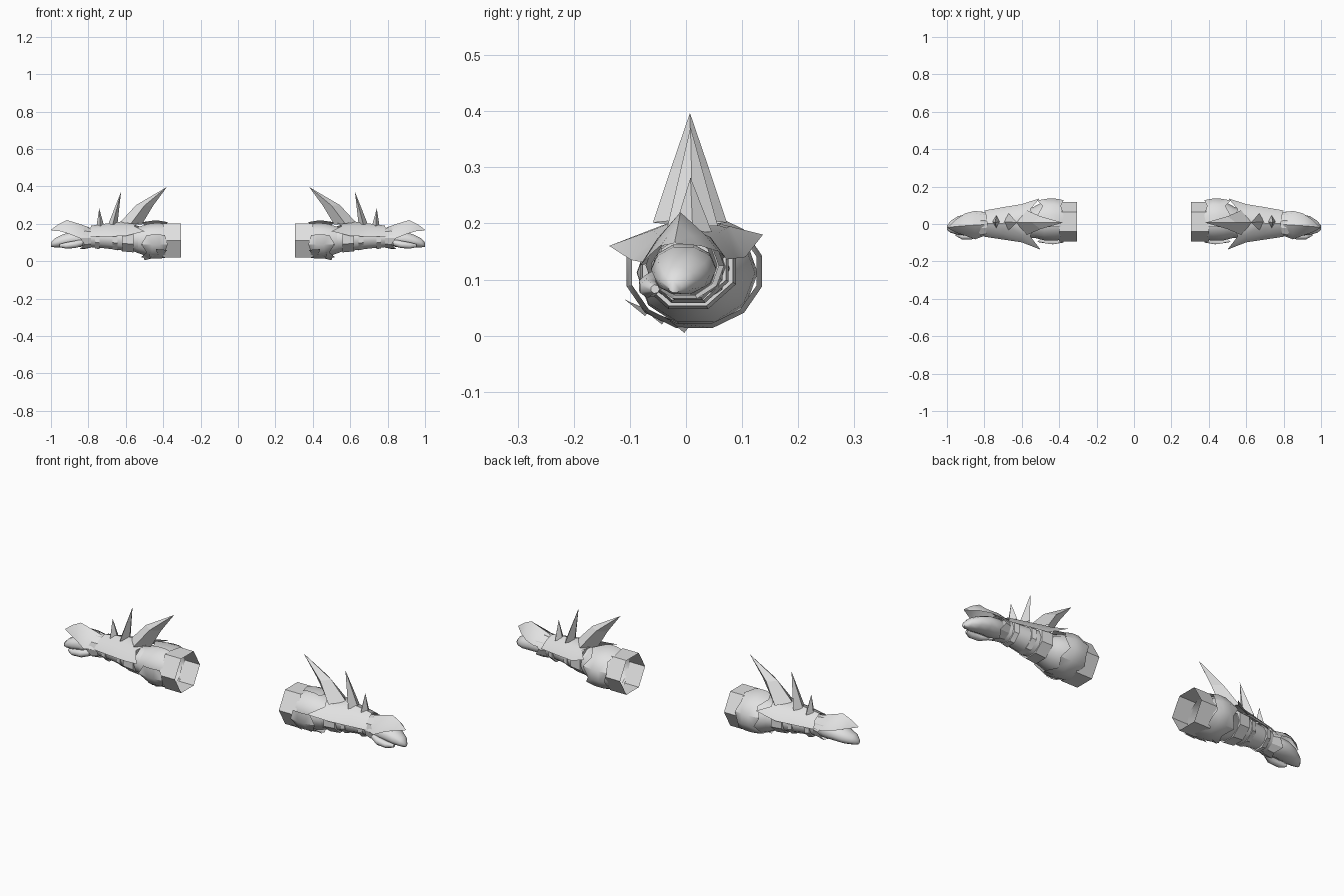
import bpy, math

metal = bpy.data.materials.new("pale_grey")
metal.diffuse_color = (0.75, 0.75, 0.75, 1)


def make(name, verts, faces, smooth=0):
    """Build one part and mirror it to the other arm."""
    me = bpy.data.meshes.new(name)
    me.from_pydata(verts, [], faces)
    me.materials.append(metal)
    ob = bpy.data.objects.new(name, me)
    bpy.context.collection.objects.link(ob)
    bpy.context.view_layer.objects.active = ob
    ob.select_set(True)
    bpy.ops.object.mode_set(mode='EDIT')
    bpy.ops.mesh.select_all(action='SELECT')
    bpy.ops.mesh.normals_make_consistent(inside=False)
    bpy.ops.object.mode_set(mode='OBJECT')
    if smooth:
        bpy.ops.object.shade_smooth_by_angle(angle=math.radians(smooth))
    ob.select_set(False)
    ob.modifiers.new("Mirror", 'MIRROR').use_mirror_merge = False
    return ob


def grid(name, rows, closed=False, caps=(False, False), smooth=0):
    """Skin rows of points; closed joins each row into a ring."""
    n = len(rows[0])
    faces = [(r * n + i, r * n + (i + 1) % n, (r + 1) * n + (i + 1) % n, (r + 1) * n + i)
             for r in range(len(rows) - 1) for i in range(n if closed else n - 1)]
    if caps[0]:
        faces.append(tuple(range(n)))
    if caps[1]:
        faces.append(tuple(range((len(rows) - 1) * n, len(rows) * n)))
    return make(name, [p for row in rows for p in row], faces, smooth)


def tube(name, rings, n, turn=0.0, caps=(False, False), smooth=0):
    """Loft rings given as (x, centre y, centre z, radius y, radius z)."""
    rows = [[(x, cy + ry * math.cos(2 * math.pi * i / n + turn),
              cz + rz * math.sin(2 * math.pi * i / n + turn)) for i in range(n)]
            for x, cy, cz, ry, rz in rings]
    return grid(name, rows, True, caps, smooth)


def spike(name, rings, tip):
    """Four sided spike from rings (inner x, outer x, y, half width, inner z, outer z)."""
    verts = []
    for xi, xo, y, w, zi, zo in rings:
        xm, zm = (xi + xo) / 2, (zi + zo) / 2
        verts += [(xi, y, zi), (xm, y - w, zm), (xo, y, zo), (xm, y + w, zm)]
    faces = [(r * 4 + i, r * 4 + (i + 1) % 4, r * 4 + 4 + (i + 1) % 4, r * 4 + 4 + i)
             for r in range(len(rings) - 1) for i in range(4)]
    last = len(verts) - 4
    faces += [(last + i, last + (i + 1) % 4, len(verts)) for i in range(4)]
    make(name, verts + [tip], faces)


# upper sleeve and elbow
tube("sleeve", [(0.305, 0.012, 0.112, 0.105, 0.105), (0.40, 0.012, 0.112, 0.105, 0.105)], 6)
tube("elbow", [(0.39, 0.012, 0.112, 0.098, 0.092), (0.43, 0.02, 0.112, 0.108, 0.098),
               (0.48, 0.018, 0.112, 0.105, 0.092), (0.53, 0.01, 0.113, 0.085, 0.075),
               (0.56, 0.006, 0.115, 0.075, 0.065)], 10, smooth=60)

# elbow guard with a jagged rim, open at the front of the joint
rows = []
for ring, (x, grow) in enumerate([(0.385, 0.93), (0.42, 1.0), (0.46, 1.0), (0.50, 0.92)]):
    row = []
    for i in range(11):
        a = math.radians(105 - i * 30)
        zig = 0.018 if i % 2 else -0.012
        dx = -zig * 0.5 if ring == 0 else zig if ring == 3 else 0
        row.append((x + dx, 0.015 + 0.125 * grow * math.cos(a), 0.115 + 0.105 * grow * math.sin(a)))
    rows.append(row)
grid("elbow_guard", rows, smooth=35)

# pointed flaps under the elbow
for i, (x, y, z) in enumerate([(0.41, -0.085, 0.035), (0.45, -0.055, 0.02), (0.48, -0.015, 0.005)]):
    make("elbow_flap_%d" % (i + 1),
         [(x - 0.03, y - 0.015, z + 0.025), (x + 0.03, y - 0.025, z + 0.03),
          (x + 0.02, y + 0.012, z), (x - 0.02, y + 0.02, z + 0.01)], [(0, 1, 2, 3)])

# forearm with bands
tube("forearm", [(0.53, 0.005, 0.115, 0.08, 0.07), (0.63, 0.004, 0.12, 0.073, 0.064),
                 (0.72, 0.002, 0.125, 0.06, 0.058), (0.82, -0.002, 0.125, 0.05, 0.05)], 10, smooth=50)
for name, x0, x1, ry, rz in [("elbow_band", 0.56, 0.62, 0.092, 0.082),
                             ("middle_band", 0.645, 0.67, 0.078, 0.07),
                             ("wrist_band", 0.74, 0.765, 0.066, 0.064)]:
    tube(name, [(x0, 0.004, 0.123, ry, rz), (x1, 0.003, 0.125, ry * 0.95, rz * 0.95)], 8,
         math.pi / 8, (True, True))

# forearm plate with two swept back corners
grid("forearm_plate", [
    [(0.50, -0.137, 0.16), (0.555, -0.065, 0.188), (0.52, 0.006, 0.212), (0.555, 0.078, 0.195), (0.505, 0.137, 0.18)],
    [(0.60, -0.098, 0.135), (0.60, -0.06, 0.188), (0.60, 0.006, 0.215), (0.60, 0.072, 0.192), (0.60, 0.106, 0.14)],
    [(0.70, -0.083, 0.132), (0.70, -0.05, 0.18), (0.70, 0.004, 0.202), (0.70, 0.057, 0.183), (0.70, 0.09, 0.138)],
    [(0.80, -0.068, 0.13), (0.79, -0.04, 0.172), (0.785, 0.002, 0.19), (0.79, 0.044, 0.174), (0.80, 0.072, 0.136)],
], smooth=40)

# three dorsal spikes
spike("large_spike", [(0.515, 0.63, 0.007, 0.066, 0.195, 0.208),
                      (0.455, 0.545, 0.007, 0.034, 0.295, 0.30)], (0.38, 0.007, 0.397))
spike("middle_spike", [(0.645, 0.695, 0.012, 0.045, 0.195, 0.195)], (0.625, 0.008, 0.372))
spike("small_spike", [(0.715, 0.757, 0.012, 0.034, 0.185, 0.185)], (0.742, 0.008, 0.282))

# wrist cuff with points underneath
grid("wrist_cuff", [
    [(0.785 + (0.025 if r and i % 2 else 0) + 0.035 * r,
      -0.002 + (0.06 + 0.01 * r) * math.cos(math.radians(i * 36)),
      0.125 + (0.055 + 0.007 * r) * math.sin(math.radians(i * 36))) for i in range(10)]
    for r in range(2)], True)

# hand
tube("fist", [(0.80, -0.002, 0.122, 0.045, 0.042), (0.84, -0.004, 0.12, 0.058, 0.045),
              (0.89, -0.004, 0.118, 0.058, 0.042), (0.94, -0.008, 0.108, 0.05, 0.036),
              (0.98, -0.015, 0.098, 0.032, 0.025), (1.0, -0.02, 0.088, 0.012, 0.012)],
     10, caps=(True, True), smooth=60)
tube("thumb", [(0.83, -0.05, 0.10, 0.016, 0.018), (0.87, -0.066, 0.09, 0.02, 0.02),
               (0.92, -0.066, 0.084, 0.018, 0.017), (0.955, -0.055, 0.083, 0.008, 0.008)],
     7, caps=(True, True), smooth=60)

# arched hand guard ending in a beak
grid("hand_guard", [
    [(0.79, -0.06, 0.13), (0.80, -0.04, 0.165), (0.80, -0.003, 0.183), (0.80, 0.04, 0.168), (0.79, 0.062, 0.135)],
    [(0.85, -0.082, 0.125), (0.85, -0.052, 0.172), (0.85, -0.006, 0.20), (0.85, 0.044, 0.175), (0.85, 0.07, 0.14)],
    [(0.90, -0.063, 0.145), (0.91, -0.044, 0.18), (0.915, -0.01, 0.22), (0.91, 0.034, 0.18), (0.90, 0.058, 0.15)],
    [(0.95, -0.046, 0.16), (0.955, -0.032, 0.178), (0.96, -0.014, 0.198), (0.955, 0.01, 0.178), (0.95, 0.026, 0.16)],
    [(0.995, -0.023, 0.164), (0.998, -0.021, 0.166), (1.0, -0.02, 0.168), (0.998, -0.019, 0.166), (0.995, -0.017, 0.164)],
], smooth=35)
